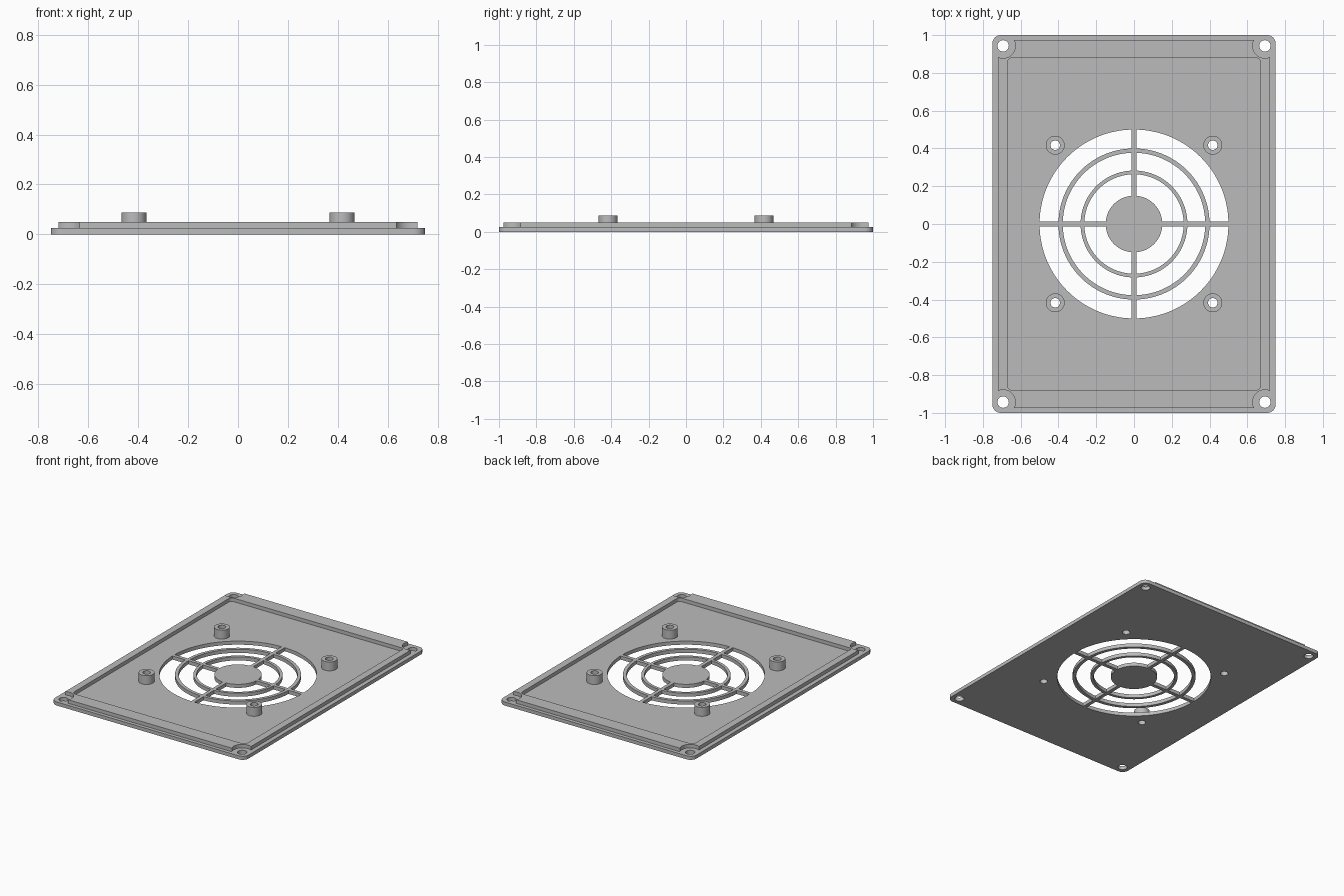
import bpy
from math import sin, cos, asin, acos, atan2, pi, radians

cube = bpy.data.objects.get("Cube")
if cube:
    bpy.data.objects.remove(cube, do_unlink=True)

grey = bpy.data.materials.new("light_grey")
grey.use_nodes = True
colour = (0.5, 0.5, 0.5, 1)
grey.diffuse_color = colour
grey.node_tree.nodes["Principled BSDF"].inputs["Base Color"].default_value = colour


def arc(cx, cy, r, a0, a1, n):
    return [(cx + r * cos(a0 + (a1 - a0) * i / n),
             cy + r * sin(a0 + (a1 - a0) * i / n)) for i in range(n + 1)]


def circle(cx, cy, r, n=48):
    return arc(cx, cy, r, 0, 2 * pi, n)[:-1]


def rounded_rect(hx, hy, r):
    pts = []
    for k, (sx, sy) in enumerate([(1, 1), (-1, 1), (-1, -1), (1, -1)]):
        pts += arc(sx * (hx - r), sy * (hy - r), r, k * pi / 2, (k + 1) * pi / 2, 10)
    return pts


def slab(name, outlines, z0, z1):
    """Extrude nested outlines; inner ones become holes."""
    curve = bpy.data.curves.new(name, "CURVE")
    curve.dimensions = "2D"
    curve.fill_mode = "BOTH"
    curve.extrude = (z1 - z0) / 2
    for pts in outlines:
        spline = curve.splines.new("POLY")
        spline.points.add(len(pts) - 1)
        for p, (x, y) in zip(spline.points, pts):
            p.co = (x, y, 0, 1)
        spline.use_cyclic_u = True
    curve.materials.append(grey)
    ob = bpy.data.objects.new(name, curve)
    bpy.context.collection.objects.link(ob)
    ob.location.z = (z0 + z1) / 2
    bpy.ops.object.select_all(action="DESELECT")
    ob.select_set(True)
    bpy.context.view_layer.objects.active = ob
    bpy.ops.object.convert(target="MESH")
    bpy.ops.object.mode_set(mode="EDIT")
    bpy.ops.mesh.select_all(action="SELECT")
    bpy.ops.mesh.remove_doubles(threshold=0.0001)
    bpy.ops.mesh.normals_make_consistent(inside=False)
    bpy.ops.object.mode_set(mode="OBJECT")
    bpy.ops.object.shade_smooth_by_angle(angle=radians(30))
    return ob


def grille_slot(r0, r1, half_gap, quadrant):
    """Ring sector between two parallel-sided spokes."""
    turn = quadrant * pi / 2
    a0, a1 = asin(half_gap / r0), asin(half_gap / r1)
    return (arc(0, 0, r1, turn + a1, turn + pi / 2 - a1, 32)
            + arc(0, 0, r0, turn + pi / 2 - a0, turn + a0, 32))


signs = [(1, 1), (-1, 1), (-1, -1), (1, -1)]
plate_top, rim_top, boss_top = 0.025, 0.05, 0.087
screw_x, screw_y, boss_at = 0.693, 0.943, 0.417

# Base plate with fan grille, corner screw holes and boss holes
cuts = [rounded_rect(0.75, 1.0, 0.045)]
for r0, r1 in [(0.15, 0.263), (0.283, 0.377), (0.4, 0.5)]:
    cuts += [grille_slot(r0, r1, 0.0125, q) for q in range(4)]
for sx, sy in signs:
    cuts.append(circle(sx * screw_x, sy * screw_y, 0.03))
    cuts.append(circle(sx * boss_at, sy * boss_at, 0.025))
slab("base_plate", cuts, 0, plate_top)

# Raised rim with round notches clearing the corner screws
hx, hy, notch = 0.72, 0.975, 0.065
a0 = -acos((hx - screw_x) / notch)
a1 = pi - asin((hy - screw_y) / notch)
corner = arc(screw_x, screw_y, notch, a0, a1 - 2 * pi, 20)
outer = []
for sx, sy in signs:
    pts = [(sx * x, sy * y) for x, y in corner]
    outer += pts if sx * sy > 0 else pts[::-1]
slab("rim", [outer, rounded_rect(0.671, 0.879, 0.025)], plate_top - 0.005, rim_top)

# Fan mounting bosses
for sx, sy in signs:
    name = ("back" if sy > 0 else "front") + ("_left" if sx > 0 else "_right") + "_boss"
    x, y = sx * boss_at, sy * boss_at
    slab(name, [circle(x, y, 0.05), circle(x, y, 0.025)], plate_top, boss_top)
